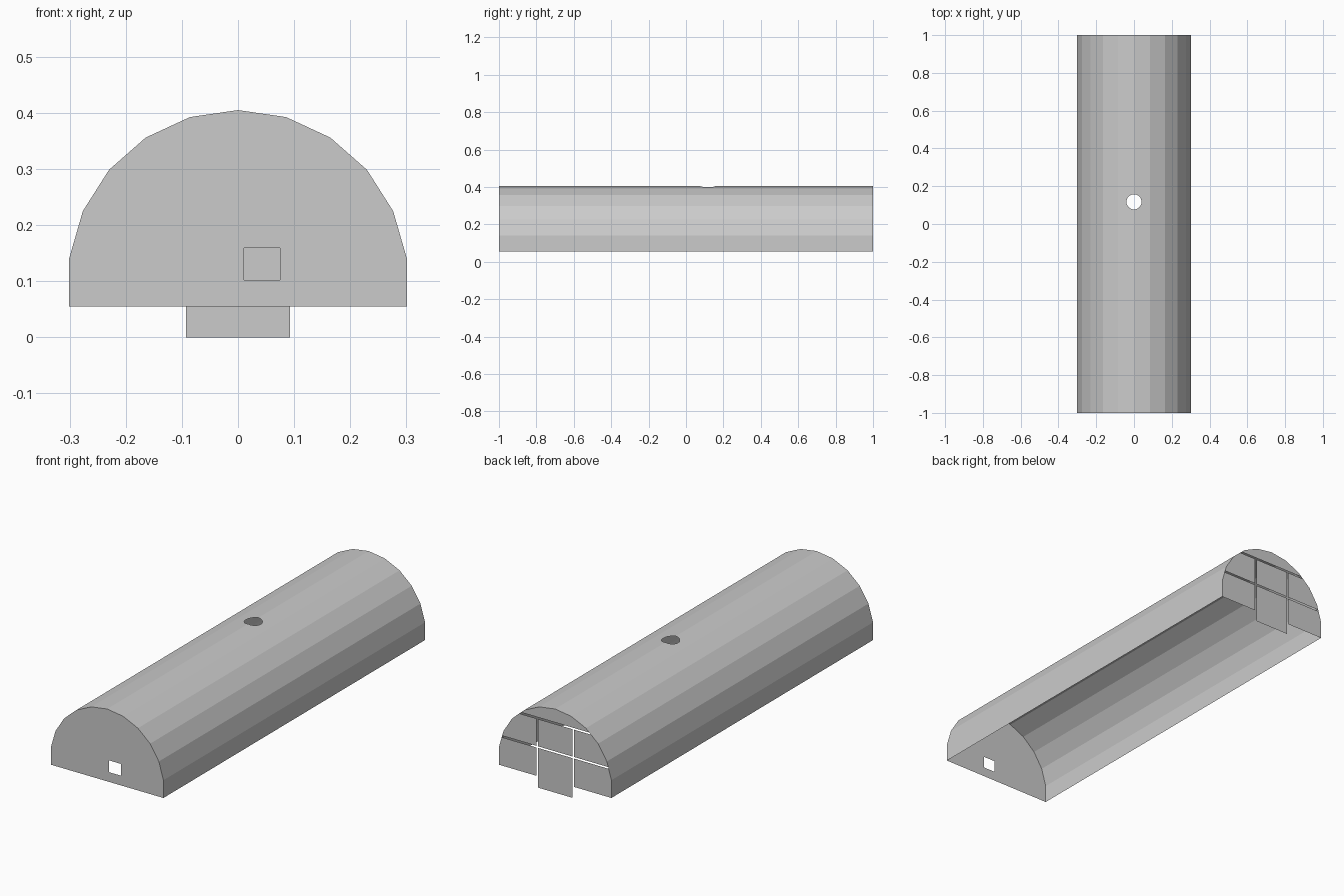
import bpy, bmesh, math
from mathutils import Vector

if "Cube" in bpy.data.objects:
    bpy.data.objects.remove(bpy.data.objects["Cube"])

# One plain grey for the whole building
grey = bpy.data.materials.new("plain_grey")
grey.use_nodes = True
colour = (0.6, 0.6, 0.6, 1)
grey.diffuse_color = colour
grey.node_tree.nodes["Principled BSDF"].inputs["Base Color"].default_value = colour

FLOOR, CENTRE, RX, RZ = 0.055, 0.097, 0.304, 0.308
STEP = math.tau / 22

# Arched cross-section: short upright sides below a faceted vault
arch = [(RX * math.sin(i * STEP), CENTRE + RZ * math.cos(i * STEP)) for i in range(-5, 6)]
arch = [(arch[0][0], FLOOR)] + arch + [(arch[-1][0], FLOOR)]


def finish(bm, name):
    mesh = bpy.data.meshes.new(name)
    bm.to_mesh(mesh)
    bm.free()
    mesh.materials.append(grey)
    obj = bpy.data.objects.new(name, mesh)
    bpy.context.collection.objects.link(obj)
    return obj


def add_face(bm, points, outward):
    face = bm.faces.new([bm.verts.new(p) for p in points])
    face.normal_update()
    if face.normal.dot(Vector(outward)) < 0:
        face.normal_flip()


def cut(bm, point, normal, clear=False):
    geom = bm.verts[:] + bm.edges[:] + bm.faces[:]
    bmesh.ops.bisect_plane(bm, geom=geom, plane_co=point, plane_no=normal, clear_outer=clear)


def arch_sheet(y):
    bm = bmesh.new()
    add_face(bm, [(x, y, z) for x, z in arch], (0, y, 0))
    return bm


# Vault: long flat strips, with a round vent cut across the ridge
VENT_Y, VENT_R = 0.117, 0.04
bm = bmesh.new()
for (xa, za), (xb, zb) in zip(arch, arch[1:]):
    strip = [(xa, -1, za), (xb, -1, zb), (xb, 1, zb), (xa, 1, za)]
    if min(abs(xa), abs(xb)) < 0.001:
        side = 1 if xa + xb > 0 else -1
        edge_x = max(abs(xa), abs(xb))
        top, low = max(za, zb), min(za, zb)
        strip = [(0, -1, top)]
        for k in range(13):
            a = math.pi * k / 12
            x = VENT_R * math.sin(a)
            strip.append((side * x, VENT_Y - VENT_R * math.cos(a), top + (low - top) * x / edge_x))
        strip += [(0, 1, top), (side * edge_x, 1, low), (side * edge_x, -1, low)]
    add_face(bm, strip, (xa + xb, 0, (za + zb) / 2 - CENTRE))
bmesh.ops.remove_doubles(bm, verts=bm.verts[:], dist=0.0001)
finish(bm, "vault_shell")

# Front wall with a small square opening
X0, X1, Z0, Z1 = 0.011, 0.075, 0.102, 0.159
bm = arch_sheet(-1)
for x in (X0, X1):
    cut(bm, (x, 0, 0), (1, 0, 0))
for z in (Z0, Z1):
    cut(bm, (0, 0, z), (0, 0, 1))
hole = []
for f in bm.faces:
    c = f.calc_center_median()
    if X0 < c.x < X1 and Z0 < c.z < Z1:
        hole.append(f)
bmesh.ops.delete(bm, geom=hole, context='FACES')
finish(bm, "front_wall")


# Back wall: separate panels with narrow gaps
def panel(name, x0, x1, z0, z1, drop=False):
    bm = arch_sheet(1)
    cut(bm, (x0, 0, 0), (-1, 0, 0), True)
    cut(bm, (x1, 0, 0), (1, 0, 0), True)
    cut(bm, (0, 0, z0), (0, 0, -1), True)
    cut(bm, (0, 0, z1), (0, 0, 1), True)
    if drop:
        for v in bm.verts:
            if v.co.z < FLOOR + 0.001:
                v.co.z = 0
    finish(bm, name)


columns = {"right": (-1, -0.101), "middle": (-0.093, 0.093), "left": (0.101, 1)}
rows = {"lower": (0, 0.192), "upper": (0.2, 0.332)}
for side, (x0, x1) in columns.items():
    for level, (z0, z1) in rows.items():
        panel(f"back_panel_{level}_{side}", x0, x1, z0, z1,
              drop=(side == "middle" and level == "lower"))
panel("back_panel_cap", -1, 1, 0.34, 1)
